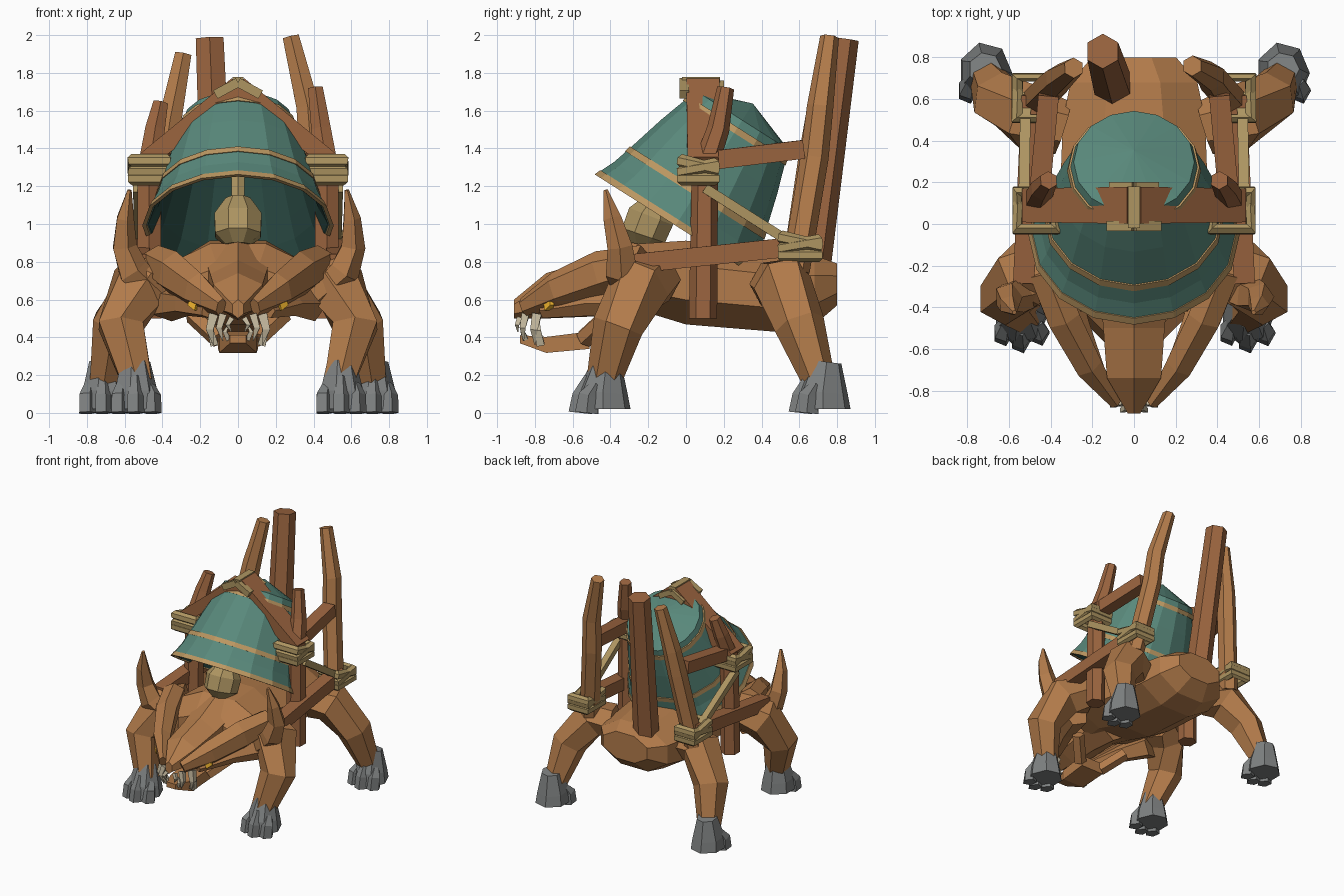
import bpy, bmesh, math
from mathutils import Vector as V


def material(name, c):
    m = bpy.data.materials.new(name)
    m.diffuse_color = (*c, 1)
    return m


WOOD = material("wood", (0.45, 0.20, 0.07))
BEAM = material("beam_wood", (0.33, 0.13, 0.05))
BELL = material("patina", (0.10, 0.25, 0.20))
DARK = material("patina_inside", (0.02, 0.06, 0.05))
GOLD = material("gold_trim", (0.50, 0.31, 0.12))
ROPE = material("rope", (0.42, 0.30, 0.12))
STONE = material("stone", (0.21, 0.22, 0.22))
TOOTH = material("tooth", (0.55, 0.48, 0.34))
EYE = material("eye", (0.95, 0.50, 0.03))


def loft(name, rings, mat, closed=False, caps=True):
    """Skin a list of equally long point rings."""
    bm = bmesh.new()
    vs = [[bm.verts.new(p) for p in r] for r in rings]
    pairs = list(zip(vs, vs[1:])) + ([(vs[-1], vs[0])] if closed else [])
    n = len(vs[0])
    for a, b in pairs:
        for i in range(n):
            j = (i + 1) % n
            bm.faces.new((a[i], a[j], b[j], b[i]))
    if caps and not closed:
        bm.faces.new(vs[0])
        bm.faces.new(vs[-1])
    bmesh.ops.remove_doubles(bm, verts=bm.verts, dist=0.0005)
    bmesh.ops.recalc_face_normals(bm, faces=bm.faces)
    me = bpy.data.meshes.new(name)
    bm.to_mesh(me)
    bm.free()
    me.materials.append(mat)
    ob = bpy.data.objects.new(name, me)
    bpy.context.collection.objects.link(ob)
    return ob


def tube(name, pts, radii, mat=WOOD, sides=6, ref=(0, 1, 0), closed=False, level=False):
    """Sweep a polygon along a path; a radius is a number or (across, along ref)."""
    pts, ref, rings = [V(p) for p in pts], V(ref), []
    n = len(pts)
    if not isinstance(radii, list):
        radii = [radii] * n
    for i, p in enumerate(pts):
        if closed:
            t = pts[(i + 1) % n] - pts[i - 1]
        else:
            t = pts[min(i + 1, n - 1)] - pts[max(i - 1, 0)]
        if level:
            t = V((0, 1, 0))
        t.normalize()
        u = t.cross(ref).normalized()
        v = u.cross(t)
        a, b = radii[i] if isinstance(radii[i], tuple) else (radii[i], radii[i])
        angs = [2 * math.pi * (k + 0.5) / sides for k in range(sides)]
        rings.append([p + u * a * math.cos(w) + v * b * math.sin(w) for w in angs])
    return loft(name, rings, mat, closed)


def both(name, pts, radii, *args, **kw):
    for s, side in ((1, "right"), (-1, "left")):
        tube(f"{name}_{side}", [(s * x, y, z) for x, y, z in pts], radii, *args, **kw)


def spine(name, sections, sides):
    """Body part along y from (y, z centre, half width, half height)."""
    tube(name, [(0, y, z) for y, z, a, b in sections], [(a, b) for y, z, a, b in sections],
         WOOD, sides, Z, level=True)


Z = (0, 0, 1)

# torso, head ridge, lower jaw
spine("torso", [(-0.42, 0.67, 0.28, 0.11), (-0.25, 0.72, 0.39, 0.19), (0.0, 0.69, 0.39, 0.24),
                (0.5, 0.64, 0.37, 0.23), (0.68, 0.65, 0.33, 0.2), (0.80, 0.68, 0.22, 0.12)], 8)
spine("head", [(-0.25, 0.71, 0.20, 0.22), (-0.5, 0.66, 0.17, 0.15), (-0.74, 0.62, 0.15, 0.12),
               (-0.91, 0.55, 0.035, 0.05)], 6)
spine("lower_jaw", [(-0.51, 0.385, 0.15, 0.065), (-0.74, 0.36, 0.14, 0.06), (-0.88, 0.39, 0.06, 0.03)], 4)

# brow planks, cheeks, eyes
both("jaw_hinge", [(0.10, -0.54, 0.39), (0.24, -0.40, 0.52)], 0.05, WOOD, 5, Z)
both("brow", [(0.43, -0.22, 0.80), (0.34, -0.45, 0.74), (0.22, -0.68, 0.65), (0.09, -0.86, 0.56)],
     [(0.09, 0.09), (0.09, 0.12), (0.075, 0.10), (0.03, 0.05)], WOOD, 6, Z)
both("cheek", [(0.38, -0.25, 0.58), (0.28, -0.5, 0.58), (0.16, -0.76, 0.54)],
     [0.10, 0.07, 0.04], WOOD, 5, Z)
both("eye", [(0.215, -0.73, 0.565), (0.26, -0.71, 0.58)], [0.035, 0.015], EYE, 4, Z)

# teeth: (x, y, z root, z tip, thickness)
for i, (x, y, z0, z1, r) in enumerate([(0.13, -0.79, 0.52, 0.36, 0.035), (0.08, -0.85, 0.52, 0.38, 0.028),
                                       (0.035, -0.88, 0.5, 0.43, 0.02), (0.125, -0.77, 0.36, 0.51, 0.03),
                                       (0.05, -0.85, 0.39, 0.47, 0.02)]):
    both(f"tooth_{i}", [(x, y, z0), (x + 0.02, y - 0.015, (z0 + z1) / 2), (x, y - 0.01, z1)],
         [r, r * 0.8, 0.003], TOOTH, 4)

# shoulder horns
both("shoulder_horn", [(0.42, -0.30, 0.62), (0.56, -0.34, 0.75), (0.605, -0.35, 0.88),
                       (0.60, -0.39, 1.03), (0.575, -0.425, 1.18)],
     [0.07, 0.09, 0.07, 0.05, 0.012], WOOD, 5)

# legs
both("front_leg", [(0.36, -0.15, 0.72), (0.52, -0.24, 0.68), (0.62, -0.36, 0.46), (0.53, -0.44, 0.15)],
     [0.14, 0.17, 0.135, 0.09], WOOD, 6)
both("rear_leg", [(0.34, 0.46, 0.68), (0.50, 0.51, 0.69), (0.65, 0.60, 0.47), (0.71, 0.71, 0.15)],
     [0.13, 0.16, 0.135, 0.085], WOOD, 6)

# stone feet with toes
for leg, cx, cy in (("front", 0.545, -0.44), ("rear", 0.715, 0.725)):
    both(f"{leg}_foot", [(cx, cy, 0.02), (cx, cy, 0.11), (cx, cy + 0.02, 0.27)],
         [(0.13, 0.15), (0.12, 0.135), (0.08, 0.08)], STONE, 7)
    for k, (dx, top) in enumerate(((-0.09, 0.14), (0.0, 0.19), (0.085, 0.15))):
        y = cy - 0.12 + abs(dx) * 0.4
        both(f"{leg}_toe_{k}", [(cx + dx, y, 0.0), (cx + dx, y + 0.01, 0.09), (cx + dx * 0.85, y + 0.05, top)],
             [(0.05, 0.065), (0.048, 0.055), (0.03, 0.03)], STONE, 5)

# bell: lathe about a tilted axis, profile points are (height, radius)
CENTRE, AXIS = V((0, -0.05, 1.0)), V((0, 0.535, 0.845))
SIDE = V((0, 0.845, -0.535))


def lathe(name, profile, mat, closed=False, sides=16):
    ws = [2 * math.pi * k / sides for k in range(sides)]
    rings = [[CENTRE + AXIS * h + SIDE * r * math.cos(w) + V((r * math.sin(w), 0, 0)) for w in ws]
             for h, r in profile]
    return loft(name, rings, mat, closed, caps=False)


bell = lathe("bell", [(0.0, 0.475), (0.0, 0.50), (0.1, 0.455), (0.22, 0.42), (0.42, 0.365),
                      (0.65, 0.29), (0.755, 0.0), (0.71, 0.0), (0.62, 0.265), (0.42, 0.335),
                      (0.22, 0.39), (0.1, 0.425), (0.0, 0.475)], BELL)
bell.data.materials.append(DARK)
for f in bell.data.polygons:
    d = f.center - CENTRE
    if f.normal.dot(d - AXIS * d.dot(AXIS)) < 0:
        f.material_index = 1
for name, h, r, r2 in (("rim", 0.0, 0.507, 0.493), ("lower", 0.19, 0.437, 0.428),
                       ("upper", 0.58, 0.322, 0.314)):
    lathe(f"bell_band_{name}", [(h - 0.01, r), (h + 0.025, r2), (h + 0.025, r2 - 0.02),
                                (h - 0.01, r - 0.022)], GOLD, True)

# clapper
tube("clapper_rod", [(0, -0.18, 1.05), (0, 0.28, 1.58)], 0.04, ROPE, 6)
tube("clapper", [(0, -0.235, 0.89), (0, -0.225, 0.94), (0, -0.185, 1.04), (0, -0.15, 1.13)],
     [0.07, 0.13, 0.135, 0.07], ROPE, 8)

# bell frame
both("rafter", [(0.0, 0.09, 1.73), (0.51, 0.09, 1.32)], [(0.075, 0.125), (0.065, 0.115)], BEAM, 4)
both("lower_rail", [(0.53, -0.28, 0.79), (0.49, 0.62, 0.885)], 0.072, BEAM, 4, Z)
both("upper_rail", [(0.46, 0.08, 1.33), (0.41, 0.62, 1.395)], 0.07, BEAM, 4, Z)
for s, side, dz in ((1, "right", 0), (-1, "left", -0.08)):
    tube(f"side_post_{side}", [(s * 0.47, 0.09, 0.5), (s * 0.47, 0.10, 1.30), (s * 0.44, 0.17, 1.5),
                               (s * 0.41, 0.21, 1.72 + dz)], [0.075, 0.07, 0.06, 0.045], BEAM, 6)
tube("rear_post_right", [(0.48, 0.58, 0.75), (0.39, 0.68, 1.35), (0.37, 0.71, 1.62), (0.28, 0.76, 1.99)],
     [0.075, 0.075, 0.07, 0.05], WOOD, 6)
tube("rear_post_left", [(-0.48, 0.58, 0.75), (-0.39, 0.67, 1.35), (-0.36, 0.70, 1.55), (-0.29, 0.75, 1.9)],
     [0.075, 0.075, 0.07, 0.05], WOOD, 6)
tube("rear_post_centre", [(-0.10, 0.66, 0.72), (-0.15, 0.83, 1.98)], [0.1, 0.085], BEAM, 6)

# rope lashings: skewed rectangular loops crossing over each other
for k, (d, tilt) in enumerate(((0.0, 0.0), (0.07, 0.025), (0.055, -0.02))):
    for where, cx, cy, z, hx, hy in (("post", 0.47, 0.065, 1.24, 0.09, 0.09),
                                     ("rear", 0.49, 0.605, 0.835, 0.07, 0.10)):
        both(f"lashing_{where}_{k}", [(cx - hx, cy - hy, z + d + tilt), (cx + hx, cy - hy, z + d + tilt),
                                      (cx + hx, cy + hy, z + d - tilt), (cx - hx, cy + hy, z + d - tilt)],
             0.036, ROPE, 6, Z, True)
both("brace_rope", [(0.53, 0.10, 1.19), (0.52, 0.62, 0.86)], 0.036, ROPE, 4, Z)
both("ridge_rope", [(0.0, -0.01, 1.75), (0.12, -0.01, 1.685)], 0.035, ROPE, 4)
both("ridge_rope_back", [(0.0, 0.18, 1.74), (0.11, 0.18, 1.68)], 0.03, ROPE, 4)
tube("ridge_rope_top", [(0, -0.02, 1.76), (0, 0.18, 1.76)], (0.04, 0.025), ROPE, 4, Z)
